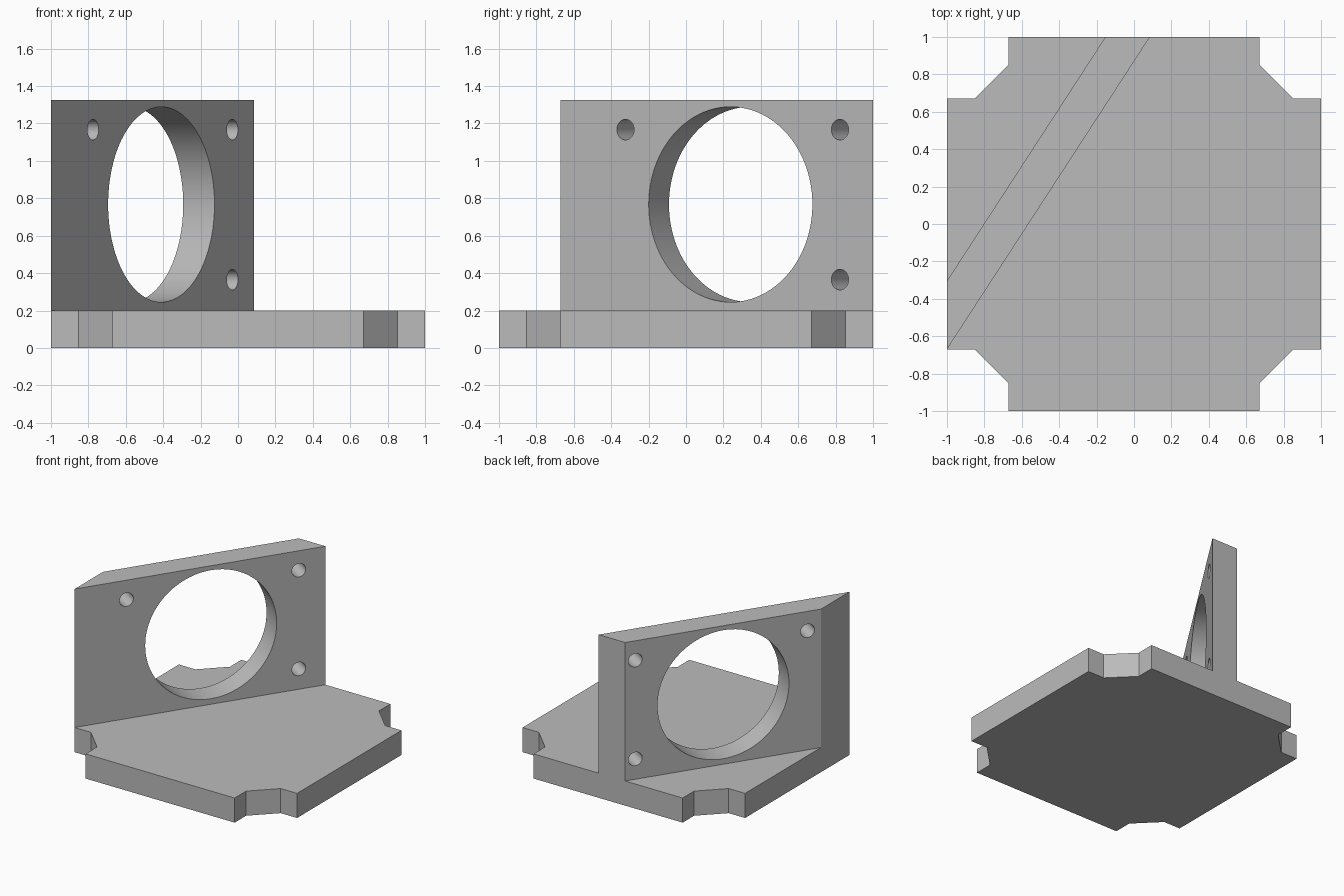
import bpy
import bmesh
from math import atan2, radians
from mathutils import Matrix, Vector

cube = bpy.data.objects.get("Cube")
if cube:
    bpy.data.objects.remove(cube, do_unlink=True)

BASE_TOP = 0.2
WALL_TOP = 1.325

grey = bpy.data.materials.new("plain grey")
grey.use_nodes = True
grey.diffuse_color = (0.5, 0.5, 0.5, 1)
grey.node_tree.nodes["Principled BSDF"].inputs["Base Color"].default_value = (0.5, 0.5, 0.5, 1)


def add_object(name, bm):
    bmesh.ops.recalc_face_normals(bm, faces=bm.faces)
    mesh = bpy.data.meshes.new(name)
    bm.to_mesh(mesh)
    bm.free()
    mesh.materials.append(grey)
    obj = bpy.data.objects.new(name, mesh)
    bpy.context.collection.objects.link(obj)
    return obj


def extrude_outline(name, outline, bottom, top):
    bm = bmesh.new()
    face = bm.faces.new([bm.verts.new((x, y, bottom)) for x, y in outline])
    extruded = bmesh.ops.extrude_face_region(bm, geom=[face])["geom"]
    verts = [v for v in extruded if isinstance(v, bmesh.types.BMVert)]
    bmesh.ops.translate(bm, verts=verts, vec=(0, 0, top - bottom))
    return add_object(name, bm)


# Square base with a chamfered notch at each corner
notch = [(1, 0.67), (0.853, 0.67), (0.67, 0.853), (0.67, 1)]
outline = []
for turn in range(4):
    spin = Matrix.Rotation(radians(90 * turn), 2)
    outline += [spin @ Vector(p) for p in notch]
extrude_outline("base_plate", outline, 0, BASE_TOP)

# Slanted upright wall, cut flush with the base edges
start, end = Vector((-1, -0.67)), Vector((0.085, 1))
wall = extrude_outline("upright_wall", [start, end, (-0.153, 1), (-1, -0.304)],
                       BASE_TOP, WALL_TOP)

# Bores perpendicular to the wall: x on the front face, height, radius
along = (end - start).normalized()
normal = Vector((along.y, -along.x, 0))
turn = normal.to_track_quat('Z', 'Y').to_matrix().to_4x4()
bores = [(-0.41, 0.767, 0.522, 96), (-0.775, 1.167, 0.055, 32),
         (-0.03, 1.167, 0.055, 32), (-0.03, 0.365, 0.055, 32)]
bm = bmesh.new()
for x, z, radius, sides in bores:
    spot = start + along * ((x - start.x) / along.x)
    place = Matrix.Translation((spot.x, spot.y, z)) @ turn
    bmesh.ops.create_cone(bm, cap_ends=True, segments=sides, radius1=radius,
                          radius2=radius, depth=1, matrix=place)
cutter = add_object("bore_cutter", bm)
cutter.hide_render = True

cut = wall.modifiers.new("bores", 'BOOLEAN')
cut.operation = 'DIFFERENCE'
cut.solver = 'EXACT'
cut.object = cutter
bpy.ops.object.select_all(action='DESELECT')
bpy.context.view_layer.objects.active = wall
wall.select_set(True)
bpy.ops.object.modifier_apply(modifier=cut.name)
bpy.data.objects.remove(cutter, do_unlink=True)
bpy.ops.object.shade_smooth_by_angle(angle=radians(30))
